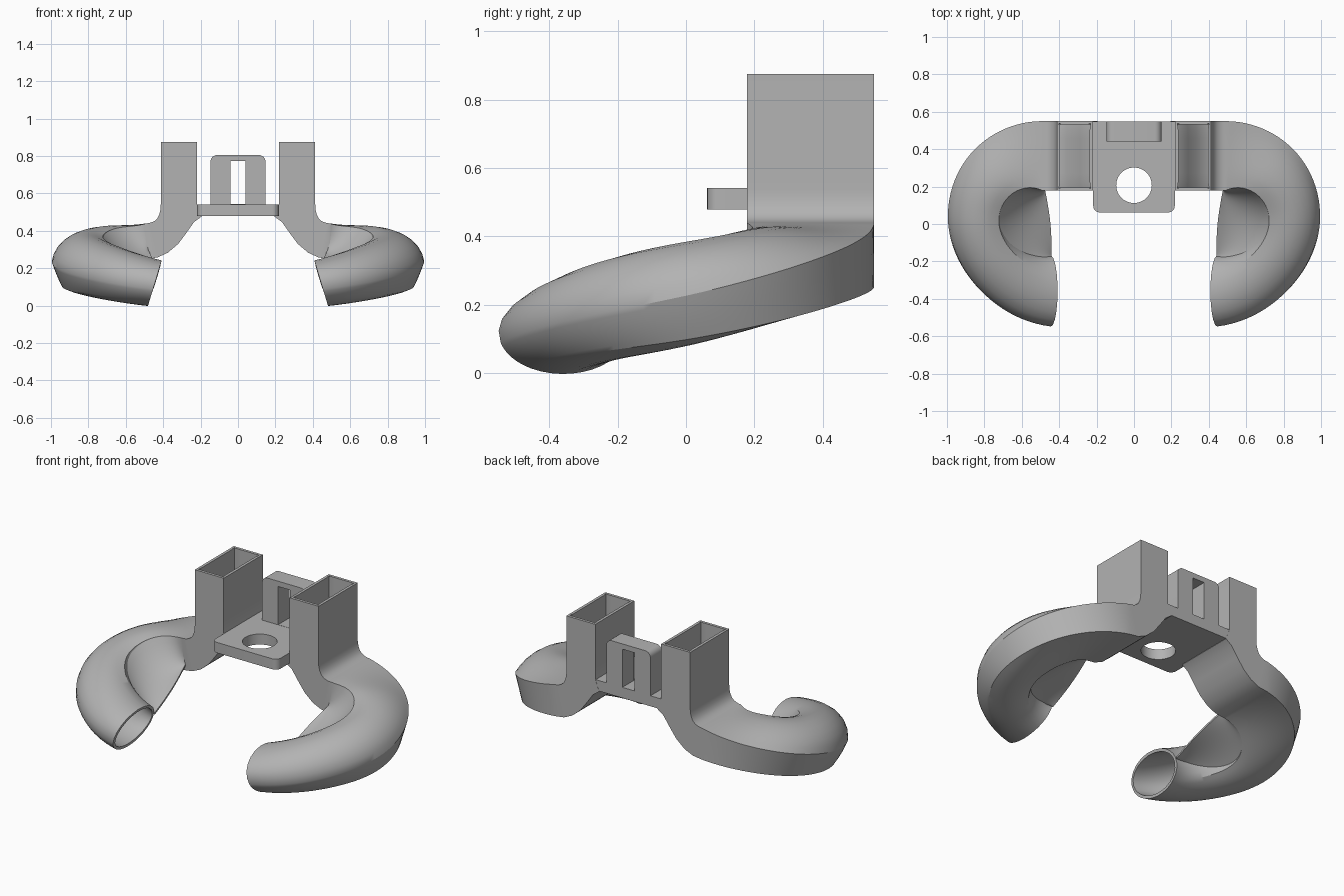
import bpy, bmesh
from math import sin, cos, pi, radians
from mathutils import Vector

if "Cube" in bpy.data.objects:
    bpy.data.objects.remove(bpy.data.objects["Cube"], do_unlink=True)

grey = bpy.data.materials.new("plain grey")
grey.use_nodes = True
COLOUR = (0.45, 0.45, 0.45, 1)
grey.diffuse_color = COLOUR
grey.node_tree.nodes["Principled BSDF"].inputs["Base Color"].default_value = COLOUR

N = 8                         # points along each side of a duct section
STEPS = 48                    # sections around the bend
Y_IN, Y_OUT = 0.178, 0.55     # front and back of the towers
CX, CY = 0.49, 0.04           # axis of the bend


def finish(name, bm, wall=0):
    bmesh.ops.recalc_face_normals(bm, faces=bm.faces)
    me = bpy.data.meshes.new(name)
    bm.to_mesh(me)
    bm.free()
    ob = bpy.data.objects.new(name, me)
    bpy.context.collection.objects.link(ob)
    me.materials.append(grey)
    bpy.ops.object.select_all(action='DESELECT')
    ob.select_set(True)
    bpy.context.view_layer.objects.active = ob
    if wall:
        mod = ob.modifiers.new("wall", 'SOLIDIFY')
        mod.thickness, mod.offset = wall, -1
        bpy.ops.object.modifier_apply(modifier=mod.name)
    bpy.ops.object.shade_smooth_by_angle(angle=radians(28))
    return ob


def keyed(keys, t):
    """Smooth curve through evenly spaced key values."""
    s = t * (len(keys) - 1)
    i = min(int(s), len(keys) - 2)
    f = s - i
    b, c = keys[i], keys[i + 1]
    a = keys[i - 1] if i else 2 * b - c
    d = keys[i + 2] if i + 2 < len(keys) else 2 * c - b
    return b + f * ((c - a) + f * ((2*a - 5*b + 4*c - d) + f * (3*(b - c) + d - a))) / 2


def quad_loop(corners):
    return [corners[k].lerp(corners[(k + 1) % 4], j / N) for k in range(4) for j in range(N)]


def tower_section(low, high):
    """Rectangle whose lower and upper edges pass through two x, z points."""
    (xl, zl), (xh, zh) = low, high
    return quad_loop([Vector((xh, Y_OUT, zh)), Vector((xl, Y_OUT, zl)),
                      Vector((xl, Y_IN, zl)), Vector((xh, Y_IN, zh))])


def bend_section(t):
    """Rectangle that turns into an ellipse on the way to the outlet."""
    ri = keyed([0.138, 0.16, 0.18, 0.19, 0.21], t)
    ro = keyed([0.51, 0.512, 0.514, 0.53, 0.588], t)
    zc = keyed([0.345, 0.30, 0.24, 0.187, 0.12], t)
    h = keyed([0.13, 0.18, 0.175, 0.152, 0.122], t)
    rc, rr = (ri + ro) / 2, (ro - ri) / 2

    def oval(degrees):
        e = radians(degrees)
        return Vector((rc + rr * cos(e), zc + h * sin(e)))

    rect = quad_loop([Vector((rc + rr, zc + 0.095)), Vector((rc + rr, zc - 0.095)),
                      Vector((rc - rr, zc - 0.095)), Vector((rc - rr, zc + 0.095))])
    stops = [-15, -60, -135, -240, -375]
    blend, lean = sin(t * pi / 2), t ** 4
    a = pi / 2 - t * pi
    loop = []
    for i, p in enumerate(rect):
        k, j = divmod(i, N)
        q = oval(stops[k] + (stops[k + 1] - stops[k]) * j / N)
        if k in (0, 2):         # outer and inner sides stay flat until the outlet
            q = q.lerp(oval(stops[k]).lerp(oval(stops[k + 1]), j / N), 1 - t * t)
        r, z = p.lerp(q, blend)
        x = CX + r * cos(a) - lean * (0.045 + 0.3 * (z - 0.12))
        loop.append(Vector((x, CY + r * sin(a), z)))
    return loop


def skin(rows, closed):
    bm = bmesh.new()
    vs = [[bm.verts.new(p) for p in row] for row in rows]
    n = len(rows[0])
    for a, b in zip(vs, vs[1:]):
        for i in range(n if closed else n - 1):
            j = (i + 1) % n
            bm.faces.new((a[i], a[j], b[j], b[i]))
    return bm


def side(rows, s):
    return [[Vector((p.x * s, p.y, p.z)) for p in row] for row in rows]


# Tower and its flare into the bend: lower edge, upper edge
FLARE = [((.22, .875), (.413, .875)), ((.22, .545), (.413, .54)), ((.195, .476), (.414, .515)),
         ((.235, .447), (.42, .49)), ((.275, .39), (.43, .468)), ((.32, .33), (.446, .453)),
         ((.375, .283), (.463, .445)), ((.43, .258), (.478, .441))]
bend = [bend_section(i / STEPS) for i in range(STEPS + 1)]
duct = [tower_section(*f) for f in FLARE] + bend

# Dished web closing the inside of the bend, hollowed above and below
web = []
for i, loop in enumerate(bend):
    t = i / STEPS
    middle = loop[2 * N + N // 2]
    edge = Vector((0.475, 0.18, 0.285)).lerp(Vector((0.44, -0.165, 0.13)), t)
    edge.x -= 0.01 * sin(pi * t)
    row = []
    for corner, lift in ((3 * N, 0.006), (2 * N, -0.006)):
        rim = loop[corner].lerp(middle, t ** 4)
        half = []
        for k in range(11):
            u = k / 10
            p = rim.lerp(edge, u)
            p.z = edge.z + lift + (rim.z - edge.z - lift) * (1 - u) ** 2.2
            half.append(p)
        row += half if lift > 0 else half[::-1]
    web.append(row)

for name, s in (("left", 1), ("right", -1)):
    finish(name + "_duct", skin(side(duct, s), True), 0.017)
    finish(name + "_web", skin(side(web, s), False))


def block(x0, x1, y0, y1, z0, z1):
    bm = bmesh.new()
    bmesh.ops.create_cube(bm, size=1)
    for v in bm.verts:
        v.co = Vector(((x0 + x1) / 2 + v.co.x * (x1 - x0), (y0 + y1) / 2 + v.co.y * (y1 - y0),
                       (z0 + z1) / 2 + v.co.z * (z1 - z0)))
    return bm


def round_edges(bm, test, radius):
    edges = [e for e in bm.edges if test(*(v.co for v in e.verts))]
    bmesh.ops.bevel(bm, geom=edges, offset=radius, segments=6, profile=0.5, affect='EDGES')
    return bm


def cut(ob, cutter):
    mod = ob.modifiers.new("cut", 'BOOLEAN')
    mod.operation, mod.solver, mod.object = 'DIFFERENCE', 'EXACT', cutter
    bpy.context.view_layer.objects.active = ob
    bpy.ops.object.modifier_apply(modifier=mod.name)
    bpy.data.objects.remove(cutter, do_unlink=True)
    ob.select_set(True)
    bpy.ops.object.shade_smooth_by_angle(angle=radians(28))


# Mounting plate with a round hole
plate = finish("mounting_plate", round_edges(
    block(-0.218, 0.218, 0.062, 0.549, 0.479, 0.542),
    lambda a, b: a.y < 0.1 and b.y < 0.1 and abs(a.z - b.z) > 0.01, 0.035))
bm = bmesh.new()
bmesh.ops.create_cone(bm, cap_ends=True, segments=48, radius1=0.095, radius2=0.095, depth=0.4)
bmesh.ops.translate(bm, verts=bm.verts, vec=(0, 0.207, 0.5))
cut(plate, finish("hole_cutter", bm))

# Upright bracket with a slot
bracket = finish("upright_bracket", round_edges(
    block(-0.147, 0.147, 0.44, 0.549, 0.535, 0.805),
    lambda a, b: min(a.z, b.z) > 0.7 and abs(a.y - b.y) > 0.05, 0.035))
cut(bracket, finish("slot_cutter", block(-0.04, 0.04, 0.4, 0.6, 0.543, 0.773)))
